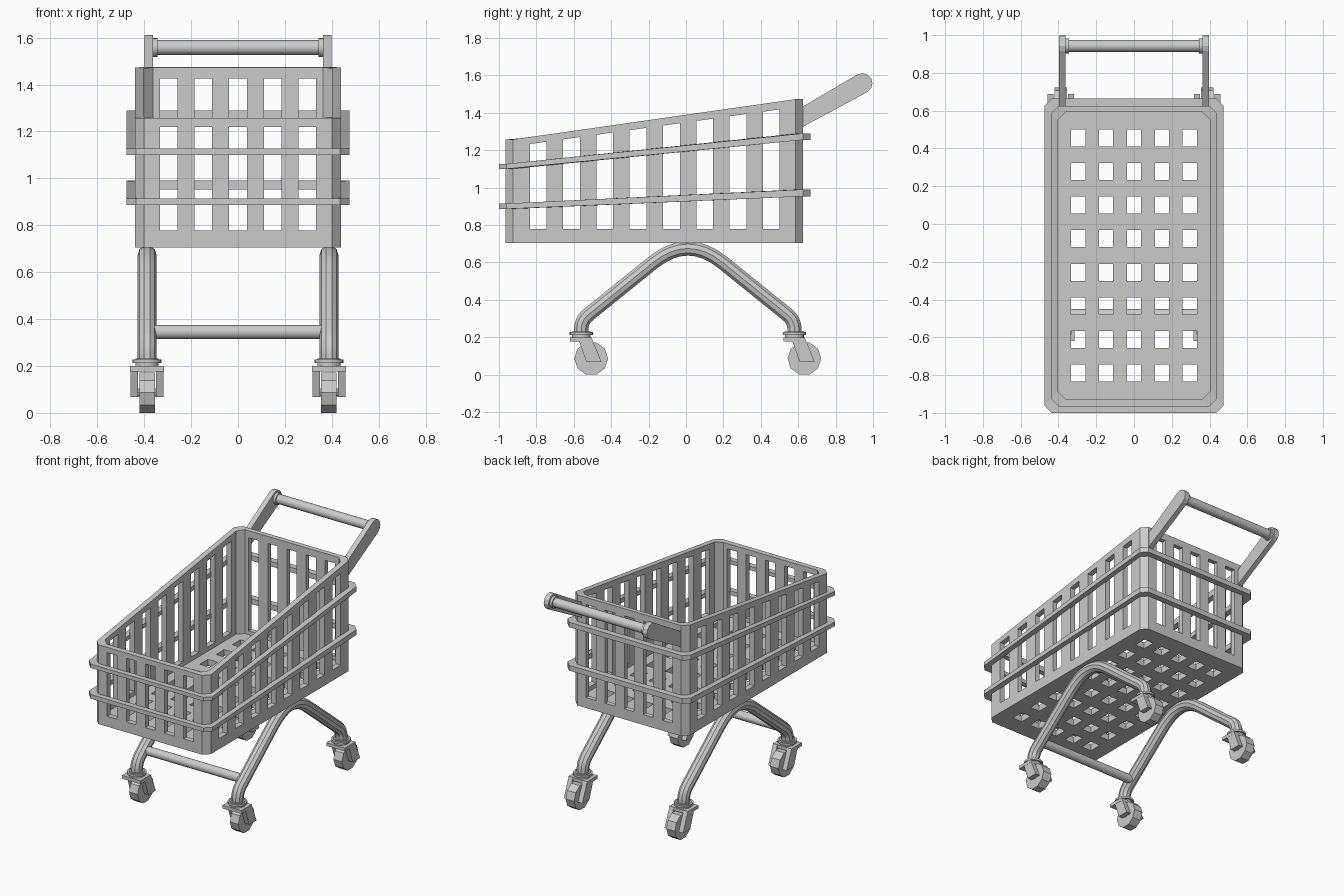
import bpy, bmesh, math
from mathutils import Vector, Matrix

if "Cube" in bpy.data.objects:
    bpy.data.objects.remove(bpy.data.objects["Cube"])

WX = 0.388  # x of legs and casters


def finish(name, bm, smooth=False):
    bmesh.ops.recalc_face_normals(bm, faces=bm.faces)
    me = bpy.data.meshes.new(name)
    bm.to_mesh(me)
    bm.free()
    ob = bpy.data.objects.new(name, me)
    bpy.context.collection.objects.link(ob)
    if smooth:
        shade(ob)
    return ob


def shade(ob):
    bpy.ops.object.select_all(action='DESELECT')
    ob.select_set(True)
    bpy.context.view_layer.objects.active = ob
    bpy.ops.object.shade_smooth_by_angle(angle=math.radians(35))


def lerp_y(y, a, b):
    t = min(max((y + 0.93) / 1.53, 0), 1)
    return a + (b - a) * t


def octagon(x, y0, y1, z0, z1, c=0.04):
    """Chamfered rectangle whose height runs from z0 (front) to z1 (back)."""
    pts = [(x - c, y0), (x, y0 + c), (x, y1 - c), (x - c, y1)]
    pts += [(-px, py) for px, py in reversed(pts)]
    return [(px, py, lerp_y(py, z0, z1)) for px, py in pts]


def loft(name, rings, closed):
    bm = bmesh.new()
    vs = [[bm.verts.new(p) for p in r] for r in rings]
    n = len(vs[0])
    for k in range(len(vs) if closed else len(vs) - 1):
        a, b = vs[k], vs[(k + 1) % len(vs)]
        for i in range(n):
            j = (i + 1) % n
            bm.faces.new((a[i], a[j], b[j], b[i]))
    if not closed:
        bm.faces.new(vs[0])
        bm.faces.new(vs[-1])
    return finish(name, bm)


def prism(bm, profile, x0, x1):
    """Extrude a (y, z) profile along x."""
    a = [bm.verts.new((x0, y, z)) for y, z in profile]
    b = [bm.verts.new((x1, y, z)) for y, z in profile]
    bm.faces.new(a)
    bm.faces.new(b)
    for i in range(len(a)):
        j = (i + 1) % len(a)
        bm.faces.new((a[i], a[j], b[j], b[i]))


def box(bm, x, y0, y1, z0, z1, w):
    prism(bm, [(y0, z0), (y1, z0), (y1, z1), (y0, z1)], x - w / 2, x + w / 2)


def cylinder(bm, r, depth, loc, axis='Z', n=20):
    m = Matrix.Translation(loc)
    if axis == 'X':
        m = m @ Matrix.Rotation(math.pi / 2, 4, 'Y')
    bmesh.ops.create_cone(bm, cap_ends=True, segments=n, radius1=r, radius2=r,
                          depth=depth, matrix=m)


# Basket shell with a sloping rim
basket = loft("basket", [
    octagon(0.44, -0.965, 0.625, 0.705, 0.705),
    octagon(0.44, -0.965, 0.625, 1.257, 1.475),
    octagon(0.402, -0.927, 0.592, 1.257, 1.475),
    octagon(0.402, -0.927, 0.592, 0.75, 0.75)], False)

# Window cutters: end walls, side walls, floor
cols = [i * 0.1475 for i in range(-2, 3)]
rows = [-0.79 + i * 0.178 for i in range(8)]
ends, sides, floor = bmesh.new(), bmesh.new(), bmesh.new()
for x in cols:
    box(ends, x, -1.1, -0.85, 0.777, 1.22, 0.075)
    box(ends, x, 0.5, 0.8, 0.777, 1.425, 0.075)
    for y in rows:
        box(floor, x, y - 0.045, y + 0.045, 0.6, 0.765, 0.075)
for y in rows:
    a, b = y - 0.045, y + 0.045
    prism(sides, [(a, 0.78), (b, 0.78), (b, lerp_y(b, 1.22, 1.432)),
                  (a, lerp_y(a, 1.22, 1.432))], -0.7, 0.7)
cutters = [finish("window_cutter", b) for b in (ends, sides, floor)]
for c in cutters:
    c.hide_render = True
    mod = basket.modifiers.new("windows", 'BOOLEAN')
    mod.object = c
    mod.operation = 'DIFFERENCE'
    mod.solver = 'EXACT'
bpy.context.view_layer.objects.active = basket
for mod in list(basket.modifiers):
    bpy.ops.object.modifier_apply(modifier=mod.name)
for c in cutters:
    bpy.data.objects.remove(c)

# Two bands around the basket
for name, f0, f1, b0, b1 in (("lower_band", 0.886, 0.915, 0.953, 0.99),
                             ("upper_band", 1.1, 1.127, 1.255, 1.29)):
    out = (0.475, -1.0, 0.665)
    inn = (0.436, -0.961, 0.621)
    loft(name, [octagon(*out, f0, b0), octagon(*out, f1, b1),
                octagon(*inn, f1, b1), octagon(*inn, f0, b0)], True)

# Handle arms and grip
cy, cz, r = 0.943, 1.558, 0.054
arm = [(0.61, 1.425), (0.61, 1.317)]
arm += [(cy + r * math.cos(math.radians(a)), cz + r * math.sin(math.radians(a)))
        for a in range(-60, 121, 30)]
for s, side in ((-1, "left"), (1, "right")):
    bm = bmesh.new()
    prism(bm, arm, s * 0.362, s * 0.398)
    finish("handle_arm_" + side, bm)
bm = bmesh.new()
cylinder(bm, 0.032, 0.73, (0, cy, cz), 'X')
for s in (-1, 1):
    cylinder(bm, 0.04, 0.022, (s * 0.355, cy, cz), 'X')
finish("handle_grip", bm, True)


# Bent leg tubes
def rounded(pts, cuts):
    """Round each inner corner of a path with a short curve."""
    pts = [Vector(p) for p in pts]
    path = [pts[0]]
    for i, d in enumerate(cuts, 1):
        p = pts[i]
        a = p + (pts[i - 1] - p).normalized() * d
        b = p + (pts[i + 1] - p).normalized() * d
        for k in range(9):
            t = k / 8
            path.append(a * (1 - t) ** 2 + p * 2 * t * (1 - t) + b * t * t)
    return path + [pts[-1]]


for s, side in ((-1, "left"), (1, "right")):
    x = s * WX
    path = rounded([(x, -0.56, 0.2), (x, -0.56, 0.29), (x, 0.01, 0.75),
                    (x, 0.58, 0.29), (x, 0.58, 0.2)], [0.05, 0.24, 0.05])
    cu = bpy.data.curves.new("leg_tube_" + side, 'CURVE')
    cu.dimensions = '3D'
    cu.bevel_depth = 0.04
    cu.bevel_resolution = 3
    cu.use_fill_caps = True
    sp = cu.splines.new('POLY')
    sp.points.add(len(path) - 1)
    for pt, p in zip(sp.points, path):
        pt.co = (*p, 1)
    ob = bpy.data.objects.new("leg_tube_" + side, cu)
    bpy.context.collection.objects.link(ob)
    bpy.ops.object.select_all(action='DESELECT')
    ob.select_set(True)
    bpy.context.view_layer.objects.active = ob
    bpy.ops.object.convert(target='MESH')
    shade(bpy.context.view_layer.objects.active)

# Front cross bar
bm = bmesh.new()
cylinder(bm, 0.03, 2 * WX - 0.04, (0, -0.48, 0.345), 'X')
finish("cross_bar", bm, True)

# Casters: collar, fork, wheel
for y, end in ((-0.56, "front"), (0.58, "back")):
    for s, side in ((-1, "left"), (1, "right")):
        x, tag = s * WX, end + "_" + side
        bm = bmesh.new()
        cylinder(bm, 0.05, 0.04, (x, y, 0.212))
        cylinder(bm, 0.062, 0.014, (x, y, 0.22))
        finish("caster_collar_" + tag, bm, True)
        bm = bmesh.new()
        box(bm, x, y - 0.06, y + 0.055, 0.177, 0.2, 0.144)
        for k in (-1, 1):
            prism(bm, [(y - 0.012, 0.18), (y + 0.028, 0.068), (y + 0.108, 0.068),
                       (y + 0.055, 0.198)], x + k * 0.038, x + k * 0.071)
        finish("caster_fork_" + tag, bm)
        bm = bmesh.new()
        cylinder(bm, 0.09, 0.066, (x, y + 0.053, 0.086), 'X', 10)
        cylinder(bm, 0.018, 0.1, (x, y + 0.053, 0.086), 'X', 10)
        finish("caster_wheel_" + tag, bm)
